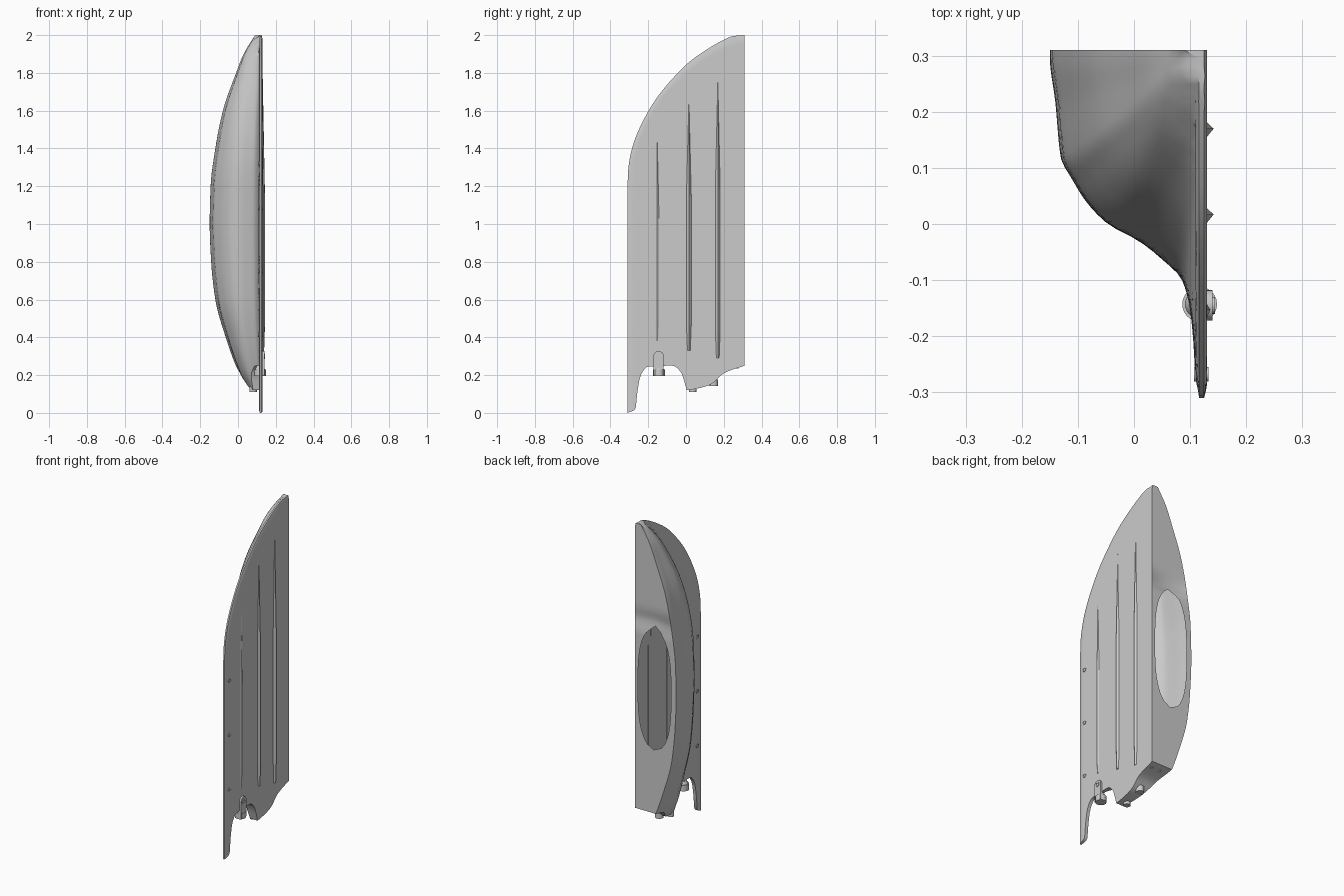
import bpy, bmesh, math
from mathutils import Matrix, Vector

if "Cube" in bpy.data.objects:
    bpy.data.objects.remove(bpy.data.objects["Cube"])

grey = bpy.data.materials.new("light grey")
grey.use_nodes = True
grey.diffuse_color = (0.6, 0.6, 0.6, 1)
grey.node_tree.nodes["Principled BSDF"].inputs["Base Color"].default_value = (0.6, 0.6, 0.6, 1)


def curve(pts, t):
    """Smooth monotone interpolation through (position, value) points."""
    if t <= pts[0][0]:
        return pts[0][1]
    if t >= pts[-1][0]:
        return pts[-1][1]
    d = [(b[1] - a[1]) / (b[0] - a[0]) for a, b in zip(pts, pts[1:])]
    m = [d[0]] + [2 * a * b / (a + b) if a * b > 0 else 0 for a, b in zip(d, d[1:])] + [d[-1]]
    i = max(k for k in range(len(pts) - 1) if pts[k][0] <= t)
    h = pts[i + 1][0] - pts[i][0]
    u = (t - pts[i][0]) / h
    return (pts[i][1] * (1 + 2 * u) * (1 - u) ** 2 + h * m[i] * u * (1 - u) ** 2
            + pts[i + 1][1] * u * u * (3 - 2 * u) + h * m[i + 1] * u * u * (u - 1))


def finish(name, bm, smooth=True):
    bmesh.ops.remove_doubles(bm, verts=bm.verts[:], dist=1e-4)
    bmesh.ops.recalc_face_normals(bm, faces=bm.faces[:])
    me = bpy.data.meshes.new(name)
    bm.to_mesh(me)
    bm.free()
    me.materials.append(grey)
    ob = bpy.data.objects.new(name, me)
    bpy.context.collection.objects.link(ob)
    if smooth:
        bpy.ops.object.select_all(action='DESELECT')
        ob.select_set(True)
        bpy.context.view_layer.objects.active = ob
        bpy.ops.object.shade_smooth_by_angle(angle=math.radians(35))
    return ob


def grid(bm, rows):
    vs = [[bm.verts.new(p) for p in row] for row in rows]
    for a, b in zip(vs, vs[1:]):
        for k in range(len(a) - 1):
            bm.faces.new((a[k], a[k + 1], b[k + 1], b[k]))


# Hull outlines: bow and stern edges by y, depth by z, cross-section by width
BOW = [(-.31, 1.2), (-.305, 1.3), (-.28, 1.42), (-.23, 1.54), (-.16, 1.66), (-.08, 1.76),
       (.02, 1.86), (.12, 1.93), (.2, 1.975), (.25, 1.995), (.31, 2)]
STERN = [(-.31, 0), (-.268, .02), (-.255, .13), (-.24, .2), (-.2, .245), (-.07, .25),
         (-.03, .22), (-.012, .18), (0, .12), (.04, .125), (.13, .15), (.2, .21), (.31, .25)]
DEPTH = [(0, .06), (.13, .08), (.2, .12), (.4, .195), (.6, .25), (.8, .272), (1, .28),
         (1.2, .275), (1.4, .25), (1.6, .21), (1.8, .14), (1.9, .1), (2, .04)]
SECTION = [(0, .04), (.05, .07), (.18, .09), (.26, .11), (.34, .16), (.4, .29), (.45, .43),
           (.5, .63), (.565, .77), (.63, .86), (.69, .93), (.85, .965), (.98, 1), (1, 1)]
EDGE = [(z, y) for y, z in BOW]
FLAT = .13


def across(y, z):
    left = curve(EDGE, z) if z > BOW[0][1] else -.31
    return max(0, min(1, (y - left) / max(.31 - left, .03)))


def deck_point(y, z):
    s = across(y, z)
    if y > .3099:
        s = 1
    low = .014 + .006 * min(1, s * 15)
    return (FLAT - max(low, curve(DEPTH, z) * curve(SECTION, s)), y, z)


def flat_point(y, z):
    return (FLAT - .005 * (1 - min(1, across(y, z) * 30)), y, z)


# Hull shell: flat bottom, curved deck, rims and centre wall with its opening
N, M = 50, 72
flat, deck = [], []
for i in range(N + 1):
    y = -.31 + .62 * (i / N) ** 1.25
    z0, z1 = curve(STERN, y), curve(BOW, y)
    zs = [z0 + (z1 - z0) * j / M for j in range(M + 1)]
    flat.append([flat_point(y, z) for z in zs])
    deck.append([deck_point(y, z) for z in zs])

near, far = [], []
for f, d in zip(flat[-1], deck[-1]):
    z = f[2]
    t = abs(z - 1.01) / .37
    half = .112 * (1 - t ** 3) ** .5 if t < 1 else 0
    mid = (f[0] + d[0]) / 2 if t >= 1 else -.003
    y = .31 - .025 * math.exp(-((z - 1.42) / .05) ** 2)
    near.append((mid + half, y if half < .05 else .31, z))
    far.append((mid - half, y if half < .05 else .31, z))

bm = bmesh.new()
grid(bm, flat)
grid(bm, deck)
grid(bm, [flat[0], deck[0]])
for k in (0, -1):
    grid(bm, [[c[k] for c in flat], [c[k] for c in deck]])
grid(bm, [flat[-1], near])
grid(bm, [far, deck[-1]])
finish("hull", bm)

# Long tapering strakes on the flat bottom
for n, (y, z0, z1) in enumerate([(-.155, .38, 1.46), (.015, .33, 1.69), (.168, .29, 1.79)]):
    bm = bmesh.new()
    high = .006 if n == 0 else .012
    rows = []
    for t, k in ((0, .6), (.1, 1), (.6, 1), (1, .05)):
        z = z0 + (z1 - z0) * t
        rows.append([(FLAT - .001, y - .014 * k, z), (FLAT + high * k, y + .002, z),
                     (FLAT - .001, y + .014 * k, z)])
    grid(bm, rows)
    bm.faces.new([bm.verts.new(p) for p in rows[0]])
    finish("strake_%d" % (n + 1), bm, False)


def cylinder(name, centre, radius, depth, axis='Z', top=None):
    bm = bmesh.new()
    bmesh.ops.create_cone(bm, cap_ends=True, segments=24, radius1=radius,
                          radius2=radius if top is None else top, depth=depth)
    turn = Matrix.Rotation(math.pi / 2, 4, 'Y') if axis == 'X' else Matrix()
    bmesh.ops.transform(bm, matrix=Matrix.Translation(centre) @ turn, verts=bm.verts[:])
    return finish(name, bm)


def ring(name, centre, outer, inner, depth):
    """Flat washer facing x."""
    bm = bmesh.new()
    rows = []
    for r, x in ((inner, -1), (outer, -1), (outer, 1), (inner, 1), (inner, -1)):
        rows.append([(centre[0] + x * depth / 2,
                      centre[1] + r * math.cos(a * math.tau / 20),
                      centre[2] + r * math.sin(a * math.tau / 20)) for a in range(21)])
    grid(bm, rows)
    finish(name, bm)


# Eyelets along the thin outer flange
for n, z in enumerate((.415, .75, 1.085)):
    ring("eyelet_%d" % (n + 1), (.12, -.268, z), .013, .008, .026)

# Bracket at the stern: rounded tab with an eye, on a round foot
bm = bmesh.new()
outline = [(-.172, .2), (-.118, .2)]
outline += [(-.145 + .027 * math.cos(a * math.pi / 12), .3 + .027 * math.sin(a * math.pi / 12))
            for a in range(13)]
face = bm.faces.new([bm.verts.new((.125, y, z)) for y, z in outline])
moved = bmesh.ops.extrude_face_region(bm, geom=[face])["geom"]
bmesh.ops.translate(bm, vec=Vector((.015, 0, 0)),
                    verts=[v for v in moved if isinstance(v, bmesh.types.BMVert)])
finish("bracket_tab", bm)
ring("bracket_eye", (.14, -.145, .3), .015, .008, .008)
cylinder("bracket_foot", (.117, -.143, .213), .031, .036)
cylinder("bracket_collar", (.117, -.143, .24), .026, .02, top=.018)

# Fittings on the stern
cylinder("stern_stud_inner", (.08, .035, .125), .02, .03)
cylinder("stern_stud_outer", (.08, .145, .16), .024, .035)
for n, x in enumerate((.1, .045)):
    cylinder("stern_plug_%d" % (n + 1), (x, .27, .24), .009, .012)
